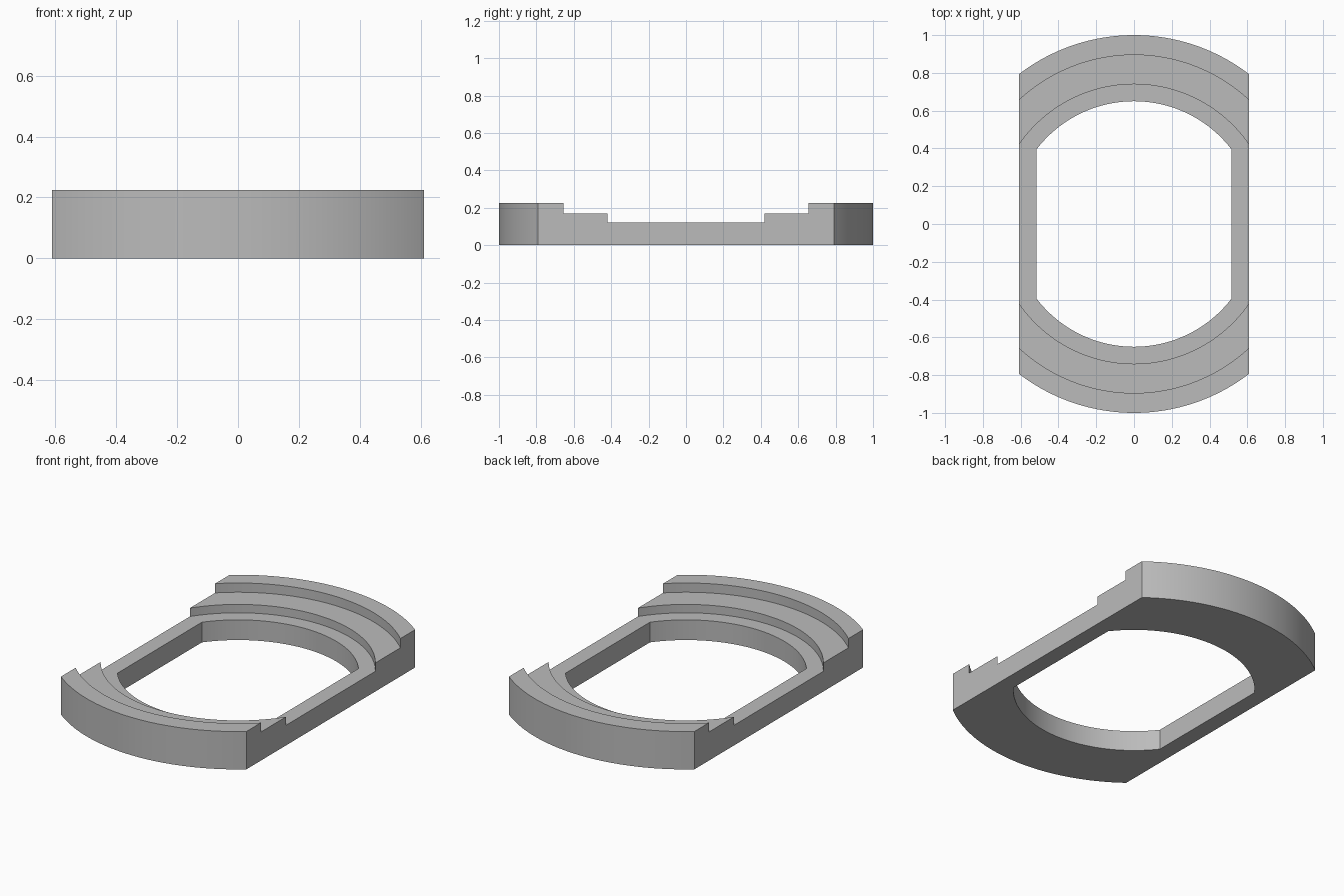
import bpy, bmesh, math

if "Cube" in bpy.data.objects:
    bpy.data.objects.remove(bpy.data.objects["Cube"], do_unlink=True)

SEG = 48
HALF, HOLE = 0.61, 0.515

# Stepped section: radius, half width of the flat-sided outline, height
SECTION = [
    (1.0, HALF, 0), (1.0, HALF, 0.225),
    (0.895, HALF, 0.225), (0.895, HALF, 0.17),
    (0.74, HALF, 0.17), (0.74, HALF, 0.12),
    (0.65, HOLE, 0.12), (0.65, HOLE, 0),
]
STEPS = 6  # section points that lie on the outer flat sides


def outline(bm, radius, half, z):
    """Circle cut by two straight sides: front arc, then back arc."""
    limit = math.asin(half / radius)
    angles = [limit * (2 * i / SEG - 1) for i in range(SEG + 1)]
    front = [(radius * math.sin(a), -radius * math.cos(a), z) for a in angles]
    back = [(-x, -y, z) for x, y, z in front]
    return [bm.verts.new(p) for p in front + back]


bm = bmesh.new()
loops = [outline(bm, *s) for s in SECTION]
count = len(loops[0])
straight = (SEG, count - 1)

# Bridge the outlines around the section
for k, a in enumerate(loops):
    b = loops[(k + 1) % len(loops)]
    for i in range(count):
        if k < STEPS - 1 and i in straight:
            continue
        j = (i + 1) % count
        bm.faces.new((a[i], a[j], b[j], b[i]))

# Stepped flat outer sides
for i in straight:
    j = (i + 1) % count
    bm.faces.new([l[i] for l in loops[:STEPS]] +
                 [l[j] for l in reversed(loops[:STEPS])])

bmesh.ops.recalc_face_normals(bm, faces=bm.faces)
mesh = bpy.data.meshes.new("stepped_ring")
bm.to_mesh(mesh)
bm.free()

ring = bpy.data.objects.new("stepped_ring", mesh)
bpy.context.collection.objects.link(ring)

# Plain grey finish
grey = bpy.data.materials.new("plain grey")
grey.use_nodes = True
colour = (0.5, 0.5, 0.5, 1)
grey.diffuse_color = colour
grey.node_tree.nodes["Principled BSDF"].inputs["Base Color"].default_value = colour
mesh.materials.append(grey)

bpy.ops.object.select_all(action="DESELECT")
ring.select_set(True)
bpy.context.view_layer.objects.active = ring
bpy.ops.object.shade_smooth_by_angle(angle=math.radians(30))
